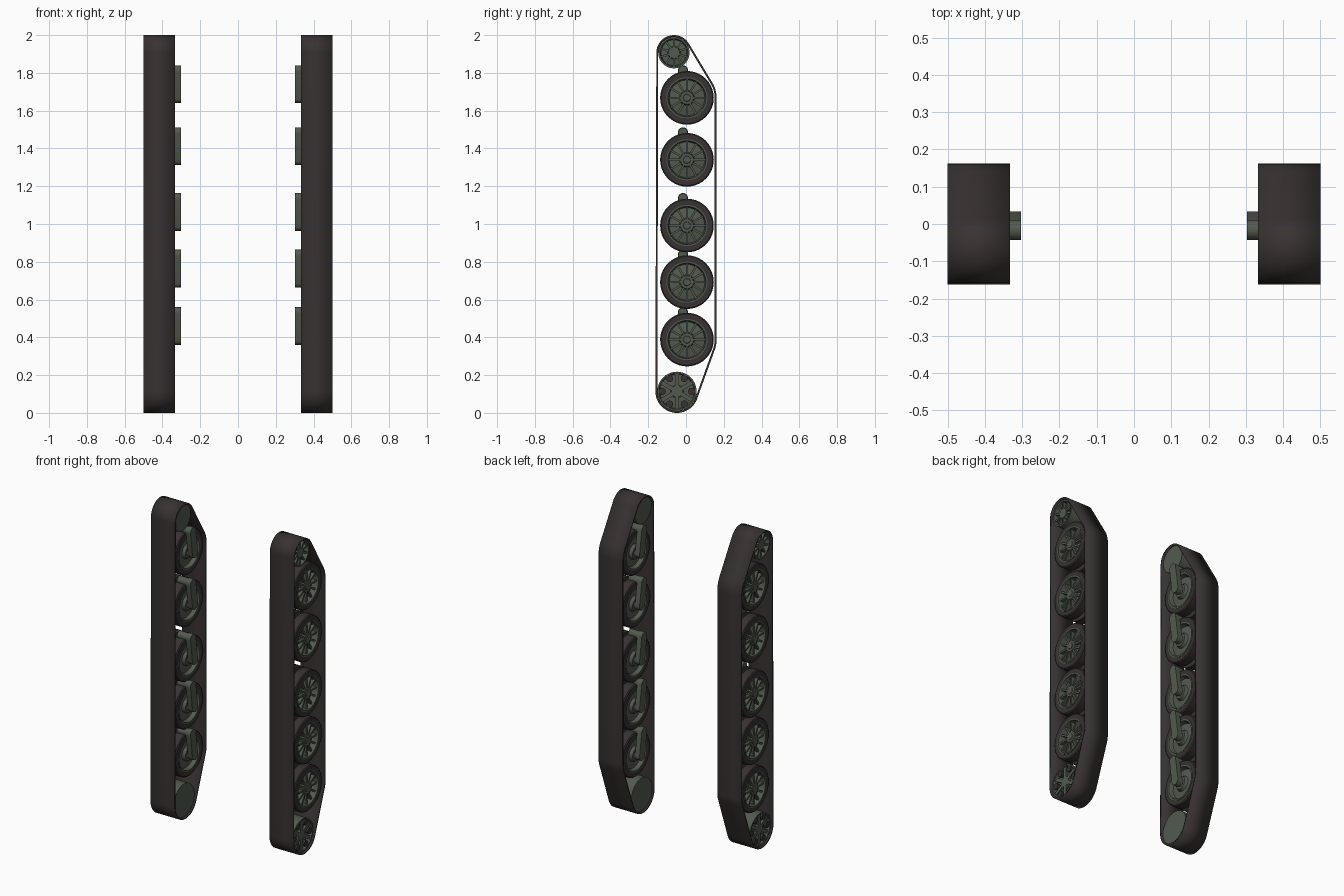
import bpy, bmesh, math
from mathutils import Matrix, Vector
from mathutils.geometry import convex_hull_2d

cube = bpy.data.objects.get("Cube")
if cube:
    bpy.data.objects.remove(cube)


def material(name, rgb):
    m = bpy.data.materials.new(name)
    m.use_nodes = True
    m.diffuse_color = (*rgb, 1)
    m.node_tree.nodes["Principled BSDF"].inputs["Base Color"].default_value = (*rgb, 1)
    return m


RUBBER = material("dark brown rubber", (0.040, 0.032, 0.031))
GREEN = material("olive green paint", (0.085, 0.102, 0.075))


def finish(name, bm, mat, recalc=True):
    """Turn a bmesh for the +x side into an object mirrored to -x."""
    if recalc:
        bmesh.ops.recalc_face_normals(bm, faces=bm.faces)
    mesh = bpy.data.meshes.new(name)
    bm.to_mesh(mesh)
    bm.free()
    mesh.materials.append(mat)
    ob = bpy.data.objects.new(name, mesh)
    bpy.context.collection.objects.link(ob)
    bpy.ops.object.select_all(action="DESELECT")
    ob.select_set(True)
    bpy.context.view_layer.objects.active = ob
    bpy.ops.object.shade_smooth_by_angle(angle=math.radians(35))
    mod = ob.modifiers.new("other side", "MIRROR")
    mod.use_axis[0] = True
    mod.use_mirror_merge = False
    return ob


def lathe(bm, profile, y, z, steps=40):
    """Spin (x, radius) points about an axle along x."""
    verts = [bm.verts.new((x, y, z + r)) for x, r in profile]
    edges = [bm.edges.new(p) for p in zip(verts, verts[1:])]
    bmesh.ops.spin(bm, geom=verts + edges, cent=(0, y, z), axis=(1, 0, 0),
                   angle=math.tau, steps=steps, use_duplicate=False)
    bmesh.ops.remove_doubles(bm, verts=bm.verts, dist=0.0002)


def ribs(bm, y, z, count, r0, r1, width, x0, x1, depth):
    """Radial spokes running from (x0, r0) to (x1, r1)."""
    for i in range(count):
        made = bmesh.ops.create_cube(bm, size=1)["verts"]
        for v in made:
            t = v.co.z + 0.5
            v.co = Vector((x0 + (x1 - x0) * t + (v.co.x - 0.5) * depth,
                           v.co.y * width, r0 + (r1 - r0) * t))
        spin = Matrix.Rotation(math.tau * i / count, 4, "X")
        bmesh.ops.transform(bm, matrix=Matrix.Translation((0, y, z)) @ spin, verts=made)


def hull(circles, steps=64):
    pts = [Vector((y + r * math.cos(math.tau * i / steps), z + r * math.sin(math.tau * i / steps)))
           for y, z, r in circles for i in range(steps)]
    return [pts[i] for i in convex_hull_2d(pts)]


def prism(bm, outline, x0, x1, caps=True):
    a = [bm.verts.new((x0, p.x, p.y)) for p in outline]
    b = [bm.verts.new((x1, p.x, p.y)) for p in outline]
    for i in range(len(a)):
        j = (i + 1) % len(a)
        bm.faces.new((a[i], a[j], b[j], b[i]))
    if caps:
        bm.faces.new(a)
        bm.faces.new(b)


WHEEL_Y = 0.005
WHEELS = (1.668, 1.34, 0.992, 0.692, 0.388)
IDLER = (-0.064, 1.907)
SPROCKET = (-0.048, 0.114)

# Track belt wrapped round the end wheels
bm = bmesh.new()
belt = hull([(*IDLER, 0.093), (WHEEL_Y, WHEELS[0], 0.157),
             (WHEEL_Y, WHEELS[-1], 0.157), (*SPROCKET, 0.114)])
prism(bm, belt, 0.333, 0.5, caps=False)
bmesh.ops.recalc_face_normals(bm, faces=bm.faces)
wall = next(f for f in bm.faces if abs(f.normal.y) > 0.9)
if wall.normal.y * wall.calc_center_median().y < 0:
    bmesh.ops.reverse_faces(bm, faces=bm.faces)
ob = finish("track_belt", bm, RUBBER, recalc=False)
shell = ob.modifiers.new("thickness", "SOLIDIFY")
shell.thickness = 0.01
shell.offset = -1

for n, z in enumerate(WHEELS, 1):
    # Twin rubber tyres with a groove between
    bm = bmesh.new()
    lathe(bm, [(0.345, 0.108), (0.345, 0.136), (0.350, 0.142), (0.405, 0.142), (0.405, 0.112),
               (0.430, 0.112), (0.430, 0.142), (0.482, 0.142), (0.487, 0.136), (0.487, 0.108),
               (0.345, 0.108)], WHEEL_Y, z)
    finish(f"road_wheel_tyre_{n}", bm, RUBBER)

    # Dished rim with hub and spokes
    bm = bmesh.new()
    lathe(bm, [(0.343, 0), (0.343, 0.040), (0.362, 0.048), (0.368, 0.092), (0.343, 0.100),
               (0.343, 0.109), (0.489, 0.109), (0.489, 0.101), (0.450, 0.094), (0.462, 0.040),
               (0.482, 0.034), (0.482, 0.020), (0.486, 0.018), (0.486, 0)], WHEEL_Y, z)
    ribs(bm, WHEEL_Y, z, 12, 0.033, 0.103, 0.011, 0.479, 0.478, 0.03)
    finish(f"road_wheel_rim_{n}", bm, GREEN)

    # Suspension arm with its pivot
    bm = bmesh.new()
    prism(bm, hull([(WHEEL_Y, z, 0.028), (-0.016, z + 0.145, 0.027)], 24), 0.303, 0.335)
    lathe(bm, [(0.33, 0), (0.33, 0.026), (0.36, 0.026), (0.36, 0)], WHEEL_Y, z, 24)
    lathe(bm, [(0.33, 0), (0.33, 0.024), (0.40, 0.024), (0.40, 0)], -0.016, z + 0.145, 24)
    finish(f"suspension_arm_{n}", bm, GREEN)

# Idler wheel at the top
bm = bmesh.new()
lathe(bm, [(0.345, 0), (0.345, 0.083), (0.487, 0.083), (0.487, 0.074), (0.455, 0.068),
           (0.462, 0.034), (0.482, 0.030), (0.482, 0)], *IDLER)
ribs(bm, *IDLER, 10, 0.028, 0.076, 0.011, 0.480, 0.480, 0.025)
finish("idler_wheel", bm, GREEN)

# Drive sprocket at the bottom
bm = bmesh.new()
lathe(bm, [(0.345, 0), (0.345, 0.104), (0.487, 0.104), (0.487, 0.096), (0.462, 0.090),
           (0.466, 0.034), (0.480, 0.030), (0.480, 0)], *SPROCKET)
ribs(bm, *SPROCKET, 6, 0.026, 0.098, 0.022, 0.480, 0.480, 0.018)
finish("drive_sprocket", bm, GREEN)

# Drive rollers set between the sprocket ribs
bm = bmesh.new()
for i in range(6):
    a = math.tau * (i + 0.5) / 6
    lathe(bm, [(0.45, 0), (0.45, 0.019), (0.484, 0.019), (0.484, 0)],
          SPROCKET[0] + 0.078 * math.sin(a), SPROCKET[1] + 0.078 * math.cos(a), 16)
finish("sprocket_rollers", bm, RUBBER)
